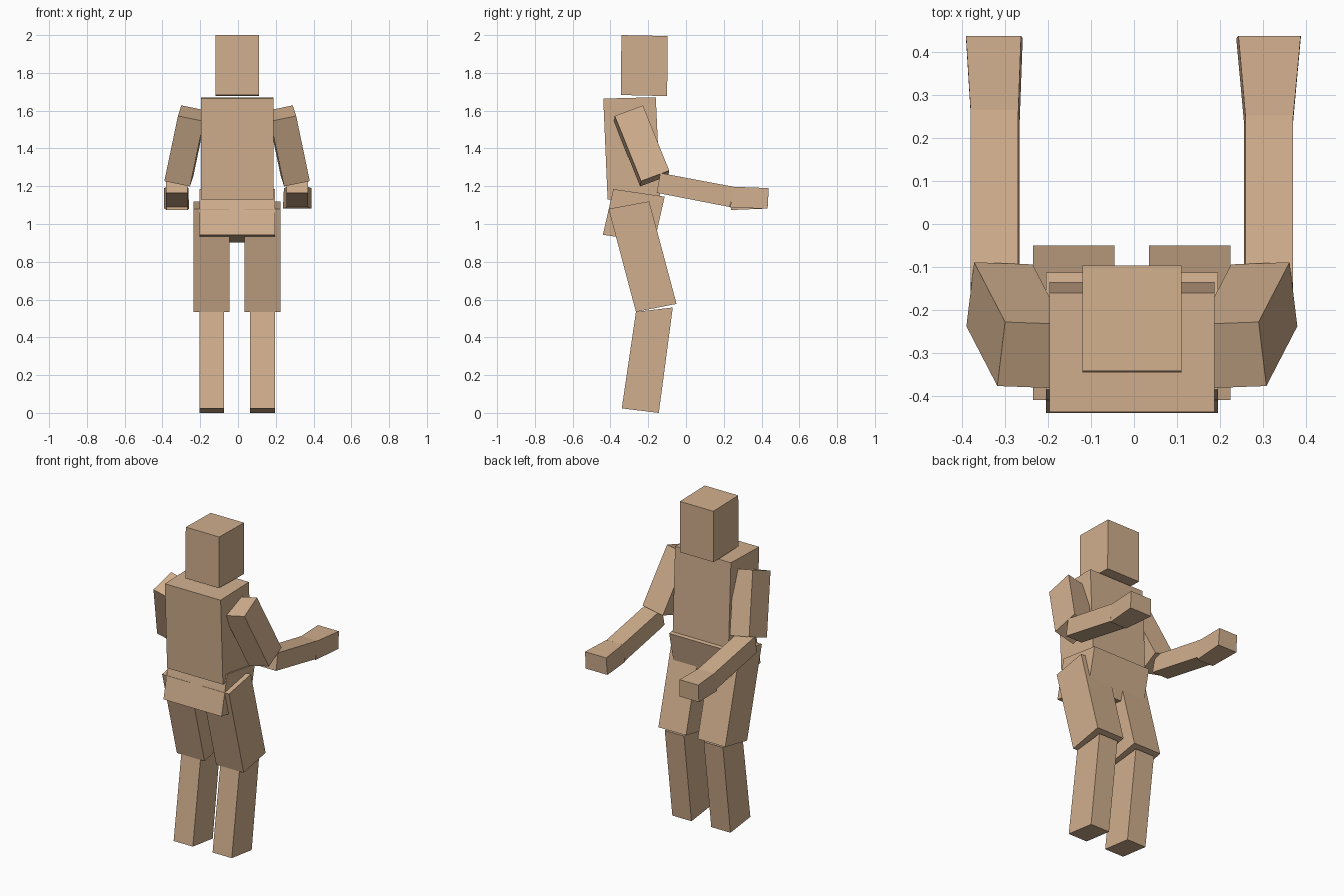
import bpy, bmesh
from mathutils import Vector

if "Cube" in bpy.data.objects:
    bpy.data.objects.remove(bpy.data.objects["Cube"])

CX = -0.005  # the figure's mirror plane

mat = bpy.data.materials.new("tan")
mat.diffuse_color = (0.64, 0.43, 0.27, 1)
mat.use_nodes = True
mat.node_tree.nodes["Principled BSDF"].inputs["Base Color"].default_value = mat.diffuse_color


def block(name, a, b):
    """Six-sided block between two matching four-point faces."""
    bm = bmesh.new()
    va = [bm.verts.new(p) for p in a]
    vb = [bm.verts.new(p) for p in b]
    bm.faces.new(va)
    bm.faces.new(vb)
    for i in range(4):
        j = (i + 1) % 4
        bm.faces.new((va[i], va[j], vb[j], vb[i]))
    bmesh.ops.recalc_face_normals(bm, faces=bm.faces)
    mesh = bpy.data.meshes.new(name)
    bm.to_mesh(mesh)
    bm.free()
    mesh.materials.append(mat)
    obj = bpy.data.objects.new(name, mesh)
    bpy.context.collection.objects.link(obj)


def slab(name, profile, inner, outer, side=1):
    """Side profile (y, z) widened in x; inner/outer may be given per point."""
    def face(xs):
        xs = xs if isinstance(xs, tuple) else (xs,) * 4
        return [(CX + side * x, y, z) for x, (y, z) in zip(xs, profile)]
    block(name, face(inner), face(outer))


# Head, chest and pelvis
slab("head", [(-0.345, 1.683), (-0.342, 2.0), (-0.097, 1.995), (-0.10, 1.677)], -0.115, 0.115)
slab("torso", [(-0.415, 1.13), (-0.438, 1.664), (-0.16, 1.671), (-0.136, 1.142)], -0.192, 0.192)
slab("pelvis", [(-0.44, 0.943), (-0.385, 1.185), (-0.113, 1.145), (-0.168, 0.902)], -0.2, 0.2)

for side, label in ((1, "right"), (-1, "left")):
    # Legs
    slab(label + "_thigh", [(-0.265, 0.535), (-0.41, 1.08), (-0.195, 1.12), (-0.05, 0.577)],
         0.04, 0.23, side)
    slab(label + "_shin", [(-0.34, 0.024), (-0.265, 0.535), (-0.07, 0.558), (-0.144, 0.0)],
         0.068, 0.2, side)

    # Upper arm, swung outward and back
    top = Vector((0.313, -0.377, 1.572))
    down = Vector((0.072, 0.139, -0.345))
    depth = Vector((-0.018, 0.149, 0.056))
    width = Vector((-0.136, -0.005, -0.028))
    ends = []
    for start in (top, top + down):
        quad = (start, start + depth, start + depth + width, start + width)
        ends.append([(CX + side * p.x, p.y, p.z) for p in quad])
    block(label + "_upper_arm", *ends)

    # Forearm
    tip = 0.252 if side == 1 else 0.285
    drop = 0.187 * (tip - 0.252)
    slab(label + "_forearm", [(-0.155, 1.165), (-0.136, 1.27), (tip, 1.197 - drop),
         (tip - 0.02, 1.09 - drop)], (0.261, 0.265, 0.265, 0.261), 0.375, side)

# Hands flare toward the tip
slab("right_hand", [(0.235, 1.084), (0.245, 1.197), (0.438, 1.19), (0.432, 1.083)],
     (0.261, 0.265, 0.248, 0.243), (0.375, 0.375, 0.393, 0.393), 1)
slab("left_hand", [(0.238, 1.074), (0.245, 1.195), (0.438, 1.19), (0.432, 1.082)],
     (0.261, 0.265, 0.258, 0.254), (0.374, 0.374, 0.386, 0.386), -1)
